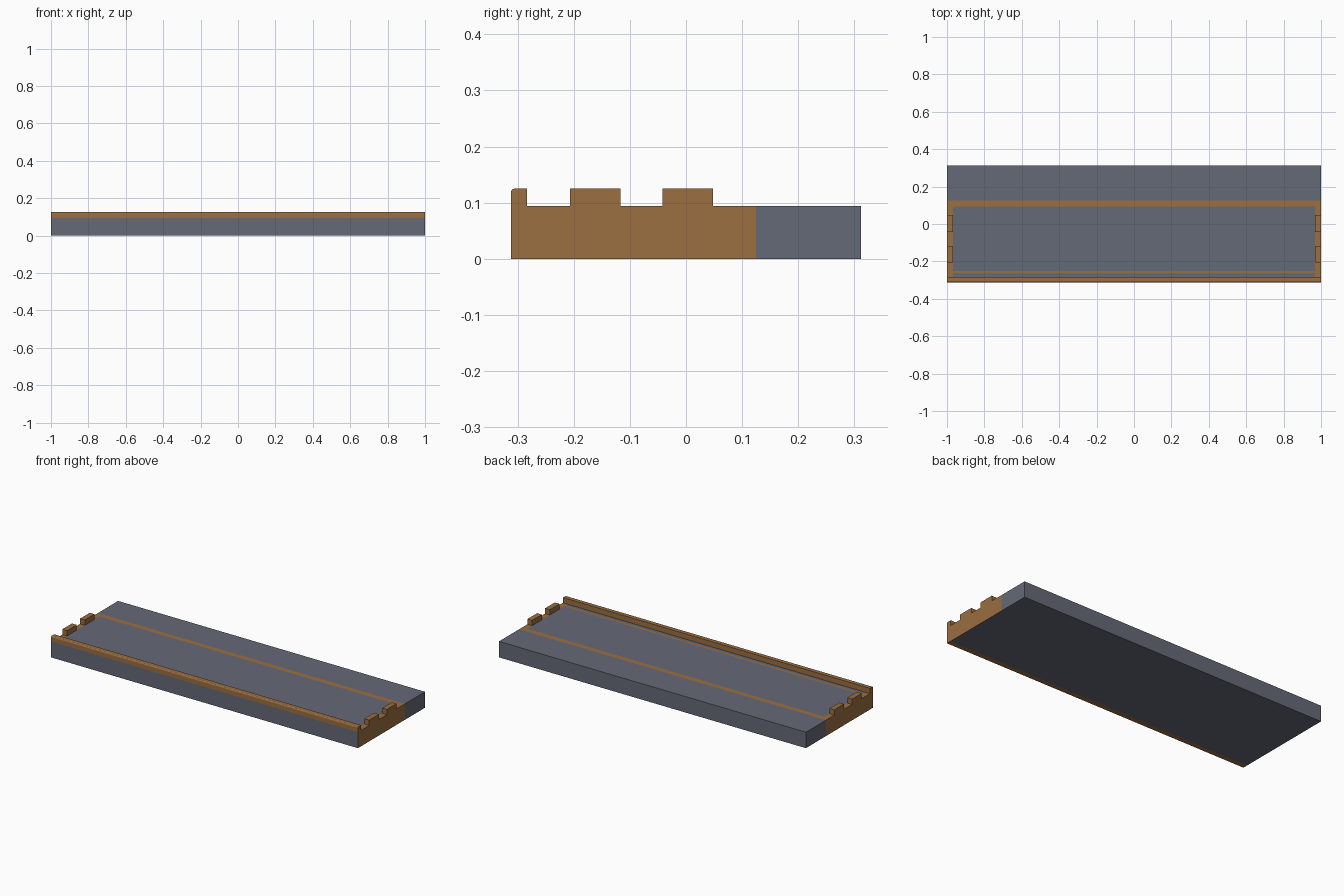
import bpy, bmesh, math
from mathutils import Vector

if "Cube" in bpy.data.objects:
    bpy.data.objects.remove(bpy.data.objects["Cube"])

X, Y, H, TOP = 1.0, 0.312, 0.094, 0.125
RAIL_Y, KERB_X, BROWN_Y = -0.283, 0.969, 0.125
BUMPS = [(-0.207, -0.117), (-0.042, 0.048)]


def material(name, colour):
    m = bpy.data.materials.new(name)
    m.diffuse_color = (*colour, 1)
    m.use_nodes = True
    m.node_tree.nodes["Principled BSDF"].inputs["Base Color"].default_value = m.diffuse_color
    return m


grey = material("slate grey", (0.130, 0.142, 0.180))
brown = material("warm brown", (0.325, 0.158, 0.052))


def finish(bm, name, mats):
    me = bpy.data.meshes.new(name)
    bm.to_mesh(me)
    bm.free()
    for m in mats:
        me.materials.append(m)
    ob = bpy.data.objects.new(name, me)
    bpy.context.collection.objects.link(ob)
    return ob


def box(bm, x0, x1, y0, y1, z0, z1):
    res = bmesh.ops.create_cube(bm, size=1)
    for v in res["verts"]:
        v.co = Vector(((x0 + x1) / 2 + v.co.x * (x1 - x0),
                       (y0 + y1) / 2 + v.co.y * (y1 - y0),
                       (z0 + z1) / 2 + v.co.z * (z1 - z0)))


def drop_bottom(bm):
    down = [f for f in bm.faces if f.normal.z < -0.9]
    bmesh.ops.delete(bm, geom=down, context='FACES')


# floor slab, cut along the painted borders
bm = bmesh.new()
box(bm, -X, X, -Y, Y, 0, H)


def cut(axis, pos):
    n, co = [0, 0, 0], [0, 0, 0]
    n[axis], co[axis] = 1, pos
    bmesh.ops.bisect_plane(bm, geom=bm.verts[:] + bm.edges[:] + bm.faces[:],
                           plane_co=co, plane_no=n, dist=1e-5)


for y in [RAIL_Y, -0.262, -0.25, 0.094, BROWN_Y] + [v for b in BUMPS for v in b]:
    cut(1, y)
for x in (-KERB_X, KERB_X):
    cut(0, x)
bm.normal_update()

hidden = []
for f in bm.faces:
    c, n = f.calc_center_median(), f.normal
    is_brown = False
    if n.z > 0.5:
        border = abs(c.x) > KERB_X and RAIL_Y < c.y < BROWN_Y
        is_brown = border or 0.094 < c.y < BROWN_Y or -0.262 < c.y < -0.25
        bump = abs(c.x) > KERB_X and any(a < c.y < b for a, b in BUMPS)
        if c.y < RAIL_Y or bump:
            hidden.append(f)
    elif abs(n.x) > 0.5:
        is_brown = c.y < BROWN_Y
    elif n.z < -0.5:
        is_brown = c.y < RAIL_Y
    f.material_index = int(is_brown)
bmesh.ops.delete(bm, geom=hidden, context='FACES')
finish(bm, "floor_slab", [grey, brown])

# front rail with a rounded outer top edge
r = 0.006
profile = [(-Y, H)]
for i in range(4):
    a = math.pi - i * math.pi / 6
    profile.append((-Y + r + r * math.cos(a), TOP - r + r * math.sin(a)))
profile += [(RAIL_Y, TOP), (RAIL_Y, H)]
bm = bmesh.new()
face = bm.faces.new([bm.verts.new((-X, y, z)) for y, z in profile])
res = bmesh.ops.extrude_face_region(bm, geom=[face])
for v in res["geom"]:
    if isinstance(v, bmesh.types.BMVert):
        v.co.x = X
bmesh.ops.recalc_face_normals(bm, faces=bm.faces[:])
drop_bottom(bm)
finish(bm, "front_rail", [brown])

# connector bumps on both ends
for side, label in ((-1, "left"), (1, "right")):
    for i, (y0, y1) in enumerate(BUMPS):
        bm = bmesh.new()
        xs = sorted((side * KERB_X, side * X))
        box(bm, xs[0], xs[1], y0, y1, H, TOP)
        bm.normal_update()
        drop_bottom(bm)
        finish(bm, f"{label}_end_bump_{i + 1}", [brown])
